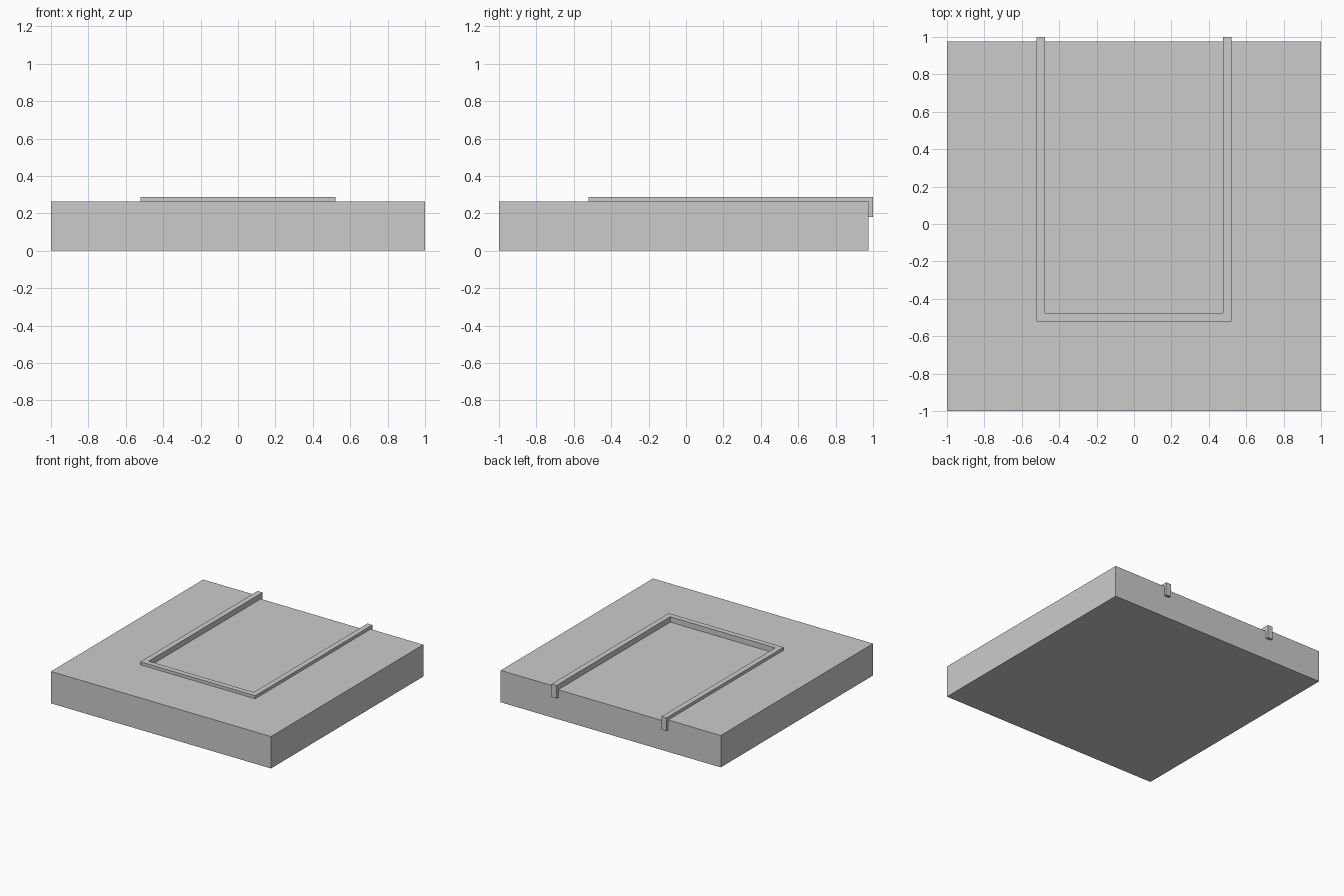
import bpy
import bmesh

if "Cube" in bpy.data.objects:
    bpy.data.objects.remove(bpy.data.objects["Cube"])

TOP = 0.262      # slab top
FLOOR = 0.243    # sunken panel inside the trim
BACK = 0.977     # slab back face
IN, OUT = 0.477, 0.522


def prism(name, outline, axis, lo, hi):
    """Extrude a closed 2D outline along x, y or z from lo to hi."""
    def point(a, b, t):
        return {'x': (t, a, b), 'y': (a, t, b), 'z': (a, b, t)}[axis]
    bm = bmesh.new()
    face = bm.faces.new([bm.verts.new(point(a, b, lo)) for a, b in outline])
    ext = bmesh.ops.extrude_face_region(bm, geom=[face])
    verts = [v for v in ext['geom'] if isinstance(v, bmesh.types.BMVert)]
    shift = [0, 0, 0]
    shift['xyz'.index(axis)] = hi - lo
    bmesh.ops.translate(bm, verts=verts, vec=shift)
    bmesh.ops.recalc_face_normals(bm, faces=bm.faces)
    mesh = bpy.data.meshes.new(name)
    bm.to_mesh(mesh)
    bm.free()
    obj = bpy.data.objects.new(name, mesh)
    bpy.context.collection.objects.link(obj)
    return obj


def box(name, x0, x1, y0, y1, z0, z1):
    return prism(name, [(x0, y0), (x1, y0), (x1, y1), (x0, y1)], 'z', z0, z1)


# Slab with a shallow sunken panel open at the back
slab = box("slab", -1, 1, -1, BACK, 0, TOP)
cutter = box("panel_cutter", -0.49, 0.49, -0.49, 1.2, FLOOR, 0.5)
cutter.hide_render = True
cutter.hide_viewport = True
cut = slab.modifiers.new("panel", 'BOOLEAN')
cut.operation = 'DIFFERENCE'
cut.solver = 'EXACT'
cut.object = cutter

# U-shaped raised trim
u_outline = [(-OUT, 1), (-OUT, -OUT), (OUT, -OUT), (OUT, 1),
             (IN, 1), (IN, -IN), (-IN, -IN), (-IN, 1)]
prism("trim", u_outline, 'z', FLOOR - 0.001, 0.287)

# Trim ends folded down over the back face
for side, x0 in (("left", -OUT), ("right", IN)):
    box("trim_end_" + side, x0, x0 + OUT - IN, BACK - 0.022, 1, 0.18, FLOOR)
